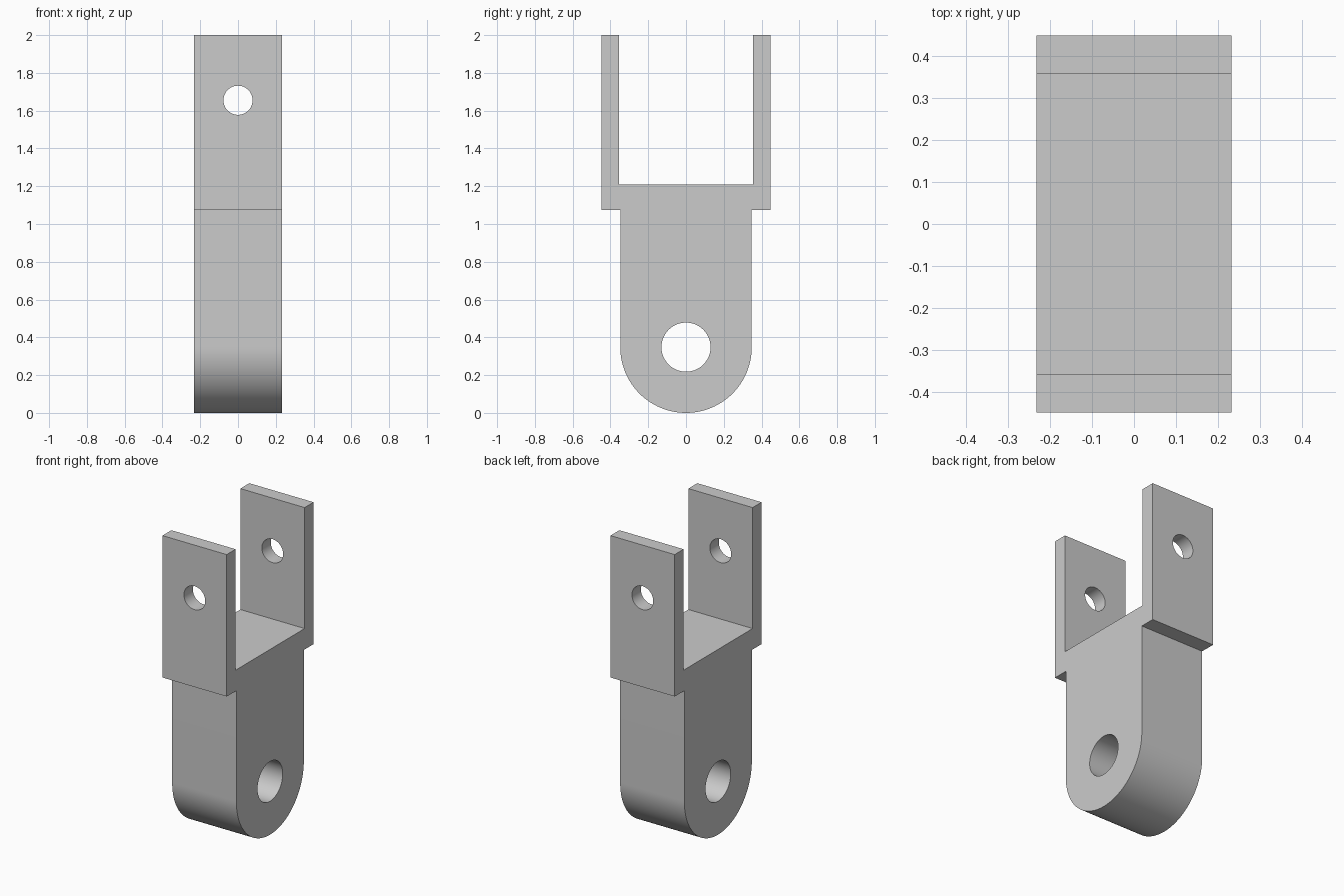
import bpy
import bmesh
from math import pi, cos, sin, radians
from mathutils import Matrix

cube = bpy.data.objects.get("Cube")
if cube:
    bpy.data.objects.remove(cube, do_unlink=True)

# Main dimensions
HALF_WIDTH = 0.232
OUTER, INNER, BODY = 0.448, 0.356, 0.348
TOP, FLOOR, STEP = 2.0, 1.21, 1.073
PIN_Z, BOLT_Z = BODY, 1.655

grey = bpy.data.materials.new("plain grey")
grey.use_nodes = True
grey.diffuse_color = (0.6, 0.6, 0.6, 1)
grey.node_tree.nodes["Principled BSDF"].inputs["Base Color"].default_value = (0.6, 0.6, 0.6, 1)


def make_object(name, bm):
    mesh = bpy.data.meshes.new(name)
    bmesh.ops.recalc_face_normals(bm, faces=bm.faces)
    bm.to_mesh(mesh)
    bm.free()
    mesh.materials.append(grey)
    obj = bpy.data.objects.new(name, mesh)
    bpy.context.collection.objects.link(obj)
    return obj


def hole_cutter(name, radius, length, z, rotation):
    bm = bmesh.new()
    bmesh.ops.create_cone(bm, cap_ends=True, segments=64, radius1=radius,
                          radius2=radius, depth=length,
                          matrix=Matrix.Translation((0, 0, z)) @ rotation)
    obj = make_object(name, bm)
    obj.hide_render = True
    return obj


# Clevis: fork arms, shoulders and rounded lug in one side profile
right_half = [(INNER, FLOOR), (INNER, TOP), (OUTER, TOP), (OUTER, STEP), (BODY, STEP)]
steps = 64
arc = [(BODY * cos(pi * i / steps), PIN_Z - BODY * sin(pi * i / steps))
       for i in range(steps + 1)]
left_half = [(-y, z) for y, z in reversed(right_half)]
bm = bmesh.new()
face = bm.faces.new([bm.verts.new((-HALF_WIDTH, y, z))
                     for y, z in right_half + arc + left_half])
extruded = bmesh.ops.extrude_face_region(bm, geom=[face])
bmesh.ops.translate(bm, vec=(2 * HALF_WIDTH, 0, 0),
                    verts=[v for v in extruded["geom"] if isinstance(v, bmesh.types.BMVert)])
clevis = make_object("clevis_bracket", bm)

# Pin hole through the lug, bolt holes through both arms
cutters = [
    hole_cutter("pin_hole_cutter", 0.13, 1, PIN_Z, Matrix.Rotation(pi / 2, 4, "Y")),
    hole_cutter("bolt_hole_cutter", 0.077, 2, BOLT_Z, Matrix.Rotation(pi / 2, 4, "X")),
]
bpy.context.view_layer.objects.active = clevis
clevis.select_set(True)
for cutter in cutters:
    mod = clevis.modifiers.new(cutter.name, "BOOLEAN")
    mod.operation = "DIFFERENCE"
    mod.solver = "EXACT"
    mod.object = cutter
    bpy.ops.object.modifier_apply(modifier=mod.name)
for cutter in cutters:
    bpy.data.objects.remove(cutter, do_unlink=True)

# Smooth curves, sharp edges
bpy.ops.object.select_all(action="DESELECT")
clevis.select_set(True)
bpy.ops.object.shade_smooth_by_angle(angle=radians(30))
